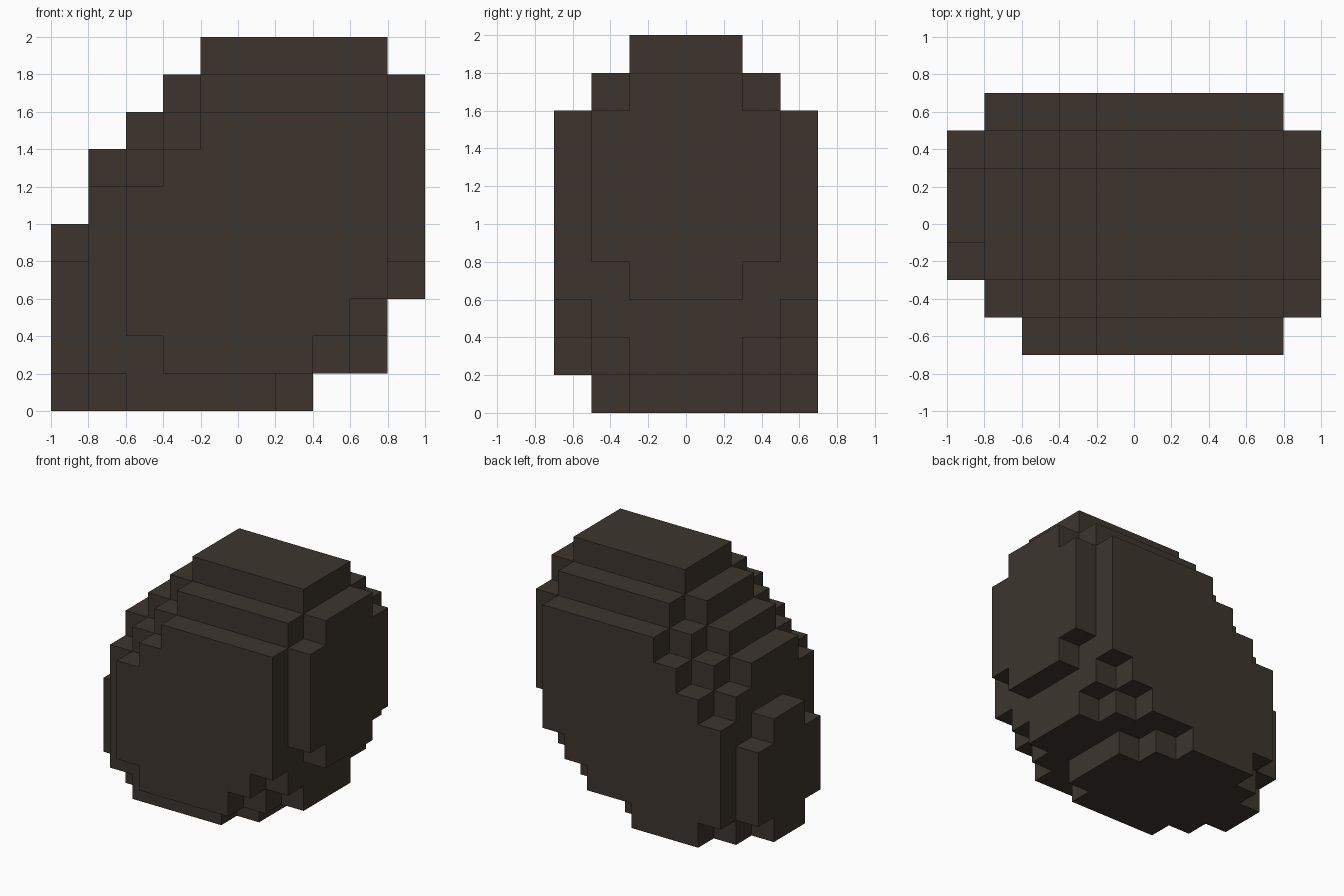
import bpy, bmesh
from mathutils import Vector

cube = bpy.data.objects.get("Cube")
if cube:
    bpy.data.objects.remove(cube, do_unlink=True)

CELL = 0.2

# Dark brown stone
stone = bpy.data.materials.new("dark brown")
stone.use_nodes = True
colour = (0.047, 0.036, 0.027, 1)
stone.diffuse_color = colour
bsdf = next(n for n in stone.node_tree.nodes if n.type == 'BSDF_PRINCIPLED')
bsdf.inputs["Base Color"].default_value = colour
bsdf.inputs["Roughness"].default_value = 0.9

cells = set()


def fill(z, y0, y1, x0, x1):
    """Fill one block of a layer, in cell counts from the low corner."""
    cells.update((x, y, z) for x in range(x0, x1) for y in range(y0, y1))


# Rounded base: overlapping blocks per layer (y0, y1, x0, x1)
base_layers = [
    [(1, 7, 2, 5), (1, 6, 2, 6), (2, 6, 1, 6), (2, 5, 1, 7), (3, 5, 0, 7)],
    [(0, 7, 3, 7), (1, 7, 1, 7), (1, 6, 1, 8), (2, 6, 0, 8), (2, 5, 0, 9)],
    [(0, 7, 2, 8), (1, 7, 1, 8), (1, 6, 1, 9), (2, 6, 0, 9)],
    [(0, 7, 2, 9), (1, 7, 1, 9), (2, 6, 0, 9), (2, 5, 0, 10)],
    [(0, 7, 2, 9), (1, 7, 1, 9), (1, 6, 1, 10), (3, 5, 0, 10)],
]
for z, blocks in enumerate(base_layers):
    for block in blocks:
        fill(z, *block)

# Sloping upper half: three nested slabs, each stepping in as it rises
for ring in range(3):
    top = 9 - ring
    for z in range(5, top + 1):
        right = 9 if z == top or ring == 2 else 10
        fill(z, 2 - ring, 5 + ring, max(1, z - 5 + ring), right)

# Skin: one quad for every exposed cell side
bm = bmesh.new()
for cell in sorted(cells):
    for axis in range(3):
        for sign in (-1, 1):
            neighbour = list(cell)
            neighbour[axis] += sign
            if tuple(neighbour) in cells:
                continue
            u, v = (axis + 1) % 3, (axis + 2) % 3
            corners = []
            for du, dv in ((0, 0), (1, 0), (1, 1), (0, 1))[::sign]:
                p = Vector(cell)
                p[axis] += sign > 0
                p[u] += du
                p[v] += dv
                corners.append(bm.verts.new((p - Vector((5, 3.5, 0))) * CELL))
            bm.faces.new(corners)

# Weld the quads and merge the flat areas
bmesh.ops.remove_doubles(bm, verts=bm.verts, dist=0.001)
bmesh.ops.dissolve_limit(bm, angle_limit=0.01, verts=bm.verts, edges=bm.edges)

mesh = bpy.data.meshes.new("boulder")
bm.to_mesh(mesh)
bm.free()
mesh.materials.append(stone)
boulder = bpy.data.objects.new("boulder", mesh)
bpy.context.collection.objects.link(boulder)
